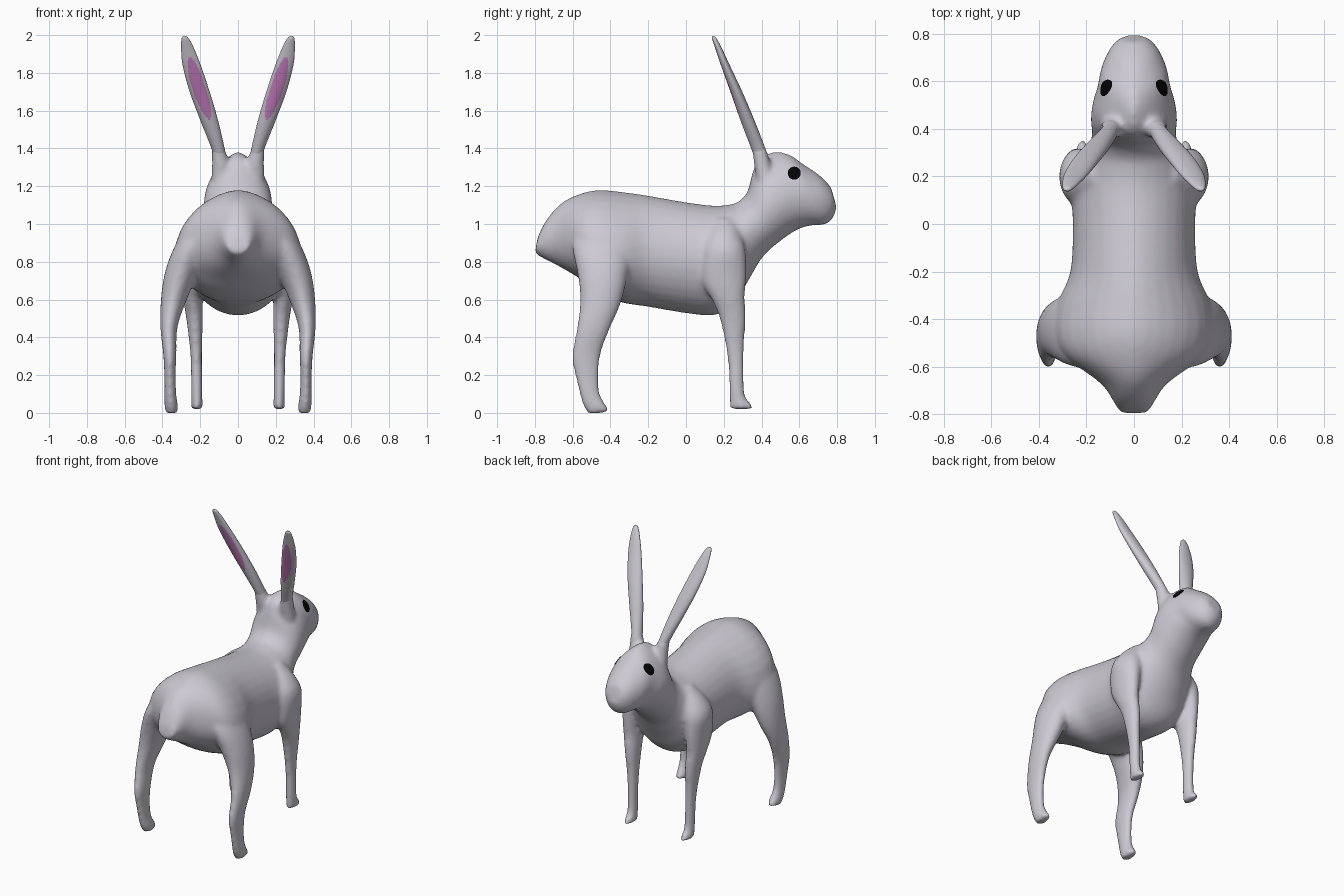
import bpy, bmesh, math
from mathutils import Vector

if "Cube" in bpy.data.objects:
    bpy.data.objects.remove(bpy.data.objects["Cube"])

def material(name, rgb):
    m = bpy.data.materials.new(name)
    m.diffuse_color = (*rgb, 1)
    m.use_nodes = True
    m.node_tree.nodes["Principled BSDF"].inputs["Base Color"].default_value = m.diffuse_color
    return m

FUR = material("grey fur", (0.61, 0.59, 0.655))
PINK = material("pink inner ear", (0.58, 0.21, 0.54))
BLACK = material("black eye", (0.001, 0.001, 0.001))

def smooth_rows(rows, steps):
    """Catmull-Rom interpolation of section rows."""
    out = []
    for i in range(len(rows) - 1):
        quad = [rows[max(i - 1, 0)], rows[i], rows[i + 1], rows[min(i + 2, len(rows) - 1)]]
        for k in range(steps):
            t = k / steps
            out.append([0.5 * (2 * b + (c - a) * t + (2 * a - 5 * b + 4 * c - d) * t * t
                               + (3 * b - a - 3 * c + d) * t ** 3) for a, b, c, d in zip(*quad)])
    return out + [list(rows[-1])]

def loft(bm, rows, side=1, steps=5, segs=32, paint=None):
    """Section row: y, z of one edge; y, z of the opposite edge; centre x;
    half width; widest point; peakedness of the upper half."""
    rings = []
    for y1, z1, y2, z2, xc, w, f, p in smooth_rows(rows, steps):
        ring = []
        for j in range(segs):
            a = 2 * math.pi * j / segs
            s, c = math.sin(a), math.cos(a)
            h = f + (1 - f) * s if s > 0 else f + f * s
            if s > 0:
                c = math.copysign(abs(c) ** p, c)
            ring.append(bm.verts.new((side * (xc + w * c),
                                      y2 + (y1 - y2) * h, z2 + (z1 - z2) * h)))
        rings.append(ring)
    for r0, r1 in zip(rings, rings[1:]):
        for j in range(segs):
            k = (j + 1) % segs
            face = bm.faces.new((r0[j], r0[k], r1[k], r1[j]))
            face.smooth = True
            if paint:
                angle = 2 * math.pi * (j + 0.5) / segs - 1.5 * math.pi
                face.material_index = paint(angle, face.calc_center_median().z)
    # rounded end caps
    for ring, nxt in ((rings[0], rings[1]), (rings[-1], rings[-2])):
        c = sum((v.co for v in ring), Vector()) / segs
        n = sum((v.co for v in nxt), Vector()) / segs
        tip = bm.verts.new(c + (c - n) * 0.2)
        for j in range(segs):
            bm.faces.new((ring[j], ring[(j + 1) % segs], tip)).smooth = True

def make_object(name, bm, mats):
    me = bpy.data.meshes.new(name)
    bm.to_mesh(me)
    bm.free()
    ob = bpy.data.objects.new(name, me)
    bpy.context.collection.objects.link(ob)
    for m in mats:
        me.materials.append(m)
    return ob

# Torso, neck and head: top edge y z, belly edge y z, half width, widest point, peakedness
TRUNK = [
    (-.785, .93, -.800, .845, .062, .5, 1), (-.74, 1.02, -.76, .82, .085, .5, 1),
    (-.66, 1.11, -.68, .78, .140, .45, 1.1), (-.56, 1.16, -.56, .71, .285, .4, 1.2),
    (-.46, 1.18, -.46, .64, .335, .36, 1.2), (-.34, 1.17, -.34, .585, .325, .38, 1.2),
    (-.20, 1.15, -.20, .562, .268, .46, 1.15), (0, 1.115, 0, .528, .258, .5, 1.1),
    (.15, 1.097, .15, .518, .265, .5, 1.1), (.24, 1.105, .25, .57, .245, .5, 1.1),
    (.28, 1.12, .33, .70, .205, .5, 1.1), (.325, 1.17, .41, .83, .178, .5, 1.1),
    (.352, 1.27, .52, .925, .182, .48, 1.2), (.385, 1.345, .60, .975, .174, .45, 1.35),
    (.455, 1.38, .665, .992, .154, .46, 1.5), (.54, 1.372, .72, .994, .142, .47, 1.5),
    (.62, 1.318, .76, 1.010, .122, .5, 1.35), (.70, 1.264, .787, 1.05, .092, .5, 1.1),
    (.765, 1.20, .797, 1.09, .055, .5, 1)]

# Legs: front edge y z, back edge y z, centre x, half width
HIND_LEG = [
    (-.405, .004, -.52, -.003, .352, .036), (-.422, .04, -.545, .04, .354, .036),
    (-.455, .10, -.56, .09, .358, .032), (-.462, .20, -.587, .20, .360, .030),
    (-.448, .32, -.605, .30, .361, .035), (-.40, .45, -.578, .45, .366, .045),
    (-.345, .58, -.56, .60, .342, .067), (-.31, .72, -.575, .74, .302, .088),
    (-.29, .85, -.60, .86, .25, .098), (-.29, .95, -.60, .95, .19, .10),
    (-.34, 1.05, -.56, 1.05, .11, .08)]
FRONT_LEG = [
    (.357, .020, .233, .020, .217, .031), (.345, .05, .231, .05, .217, .031),
    (.312, .10, .230, .10, .218, .030), (.307, .30, .218, .30, .221, .031),
    (.316, .50, .178, .50, .230, .044), (.312, .62, .135, .60, .240, .053),
    (.320, .74, .085, .70, .240, .064), (.315, .86, .085, .86, .225, .088),
    (.29, .95, .11, .95, .18, .085), (.26, 1.03, .15, 1.03, .12, .06)]
EAR_ROOT = [
    (.47, 1.18, .38, 1.18, .085, .06), (.452, 1.30, .362, 1.30, .090, .050),
    (.435, 1.37, .352, 1.37, .100, .040), (.42, 1.41, .345, 1.41, .108, .034)]

bm = bmesh.new()
loft(bm, [(a, b, c, d, 0, w, f, p) for a, b, c, d, w, f, p in TRUNK])
for side in (1, -1):
    for part in (HIND_LEG, FRONT_LEG, EAR_ROOT):
        loft(bm, [(*r, .5, 1) for r in part], side)
bmesh.ops.recalc_face_normals(bm, faces=bm.faces)
body = make_object("body", bm, [FUR])

# Fuse the trunk, legs and ear roots into one soft skin
rm = body.modifiers.new("fuse", 'REMESH')
rm.mode = 'VOXEL'
rm.voxel_size = 0.013
rm.use_smooth_shade = True
sm = body.modifiers.new("soften", 'SMOOTH')
sm.factor = 0.5
sm.iterations = 10
bpy.context.view_layer.objects.active = body
body.select_set(True)
for name in ("fuse", "soften"):
    bpy.ops.object.modifier_apply(modifier=name)
for poly in body.data.polygons:
    poly.use_smooth = True
    poly.material_index = 0

# Ears: z, front y, back y, centre x, half width
EAR = [
    (1.27, .455, .400, .085, .030), (1.34, .440, .368, .096, .034),
    (1.40, .420, .345, .106, .035),
    (1.55, .362, .288, .153, .047), (1.70, .298, .235, .203, .053),
    (1.84, .232, .185, .245, .048), (1.93, .190, .155, .267, .034),
    (1.98, .163, .138, .279, .020), (1.994, .152, .140, .282, .009)]

def ear_paint(angle, z):
    """Lens-shaped patch on the rear face of the ear."""
    q = 1 - ((z - 1.72) / .165) ** 2
    return 1 if q > 0 and abs(angle + .06) < 0.76 * math.sqrt(q) else 0

for side, label in ((1, "right"), (-1, "left")):
    bm = bmesh.new()
    loft(bm, [(yf, z, yb, z, x, w, .5, 1) for z, yf, yb, x, w in EAR], side, 10, 64, ear_paint)
    bmesh.ops.recalc_face_normals(bm, faces=bm.faces)
    make_object(label + "_ear", bm, [FUR, PINK])

# Eyes: thin discs laid on the head surface
for side, label in ((1, "right"), (-1, "left")):
    bm = bmesh.new()
    rings = []
    for r in (0.001, .011, .022, .034):
        ring = []
        for j in range(24):
            a = 2 * math.pi * j / 24
            y, z = .572 + r * math.cos(a), 1.267 + r * math.sin(a)
            hit, loc, nor, _ = body.ray_cast(Vector((side, y, z)), Vector((-side, 0, 0)))
            ring.append(bm.verts.new(loc + nor * .004 if hit else (side * .1, y, z)))
        rings.append(ring)
    bm.faces.new(rings[0])
    for r0, r1 in zip(rings, rings[1:]):
        for j in range(24):
            k = (j + 1) % 24
            bm.faces.new((r0[j], r0[k], r1[k], r1[j]))
    bmesh.ops.recalc_face_normals(bm, faces=bm.faces)
    if sum(f.normal.x for f in bm.faces) * side < 0:
        bmesh.ops.reverse_faces(bm, faces=bm.faces)
    make_object(label + "_eye", bm, [BLACK])
